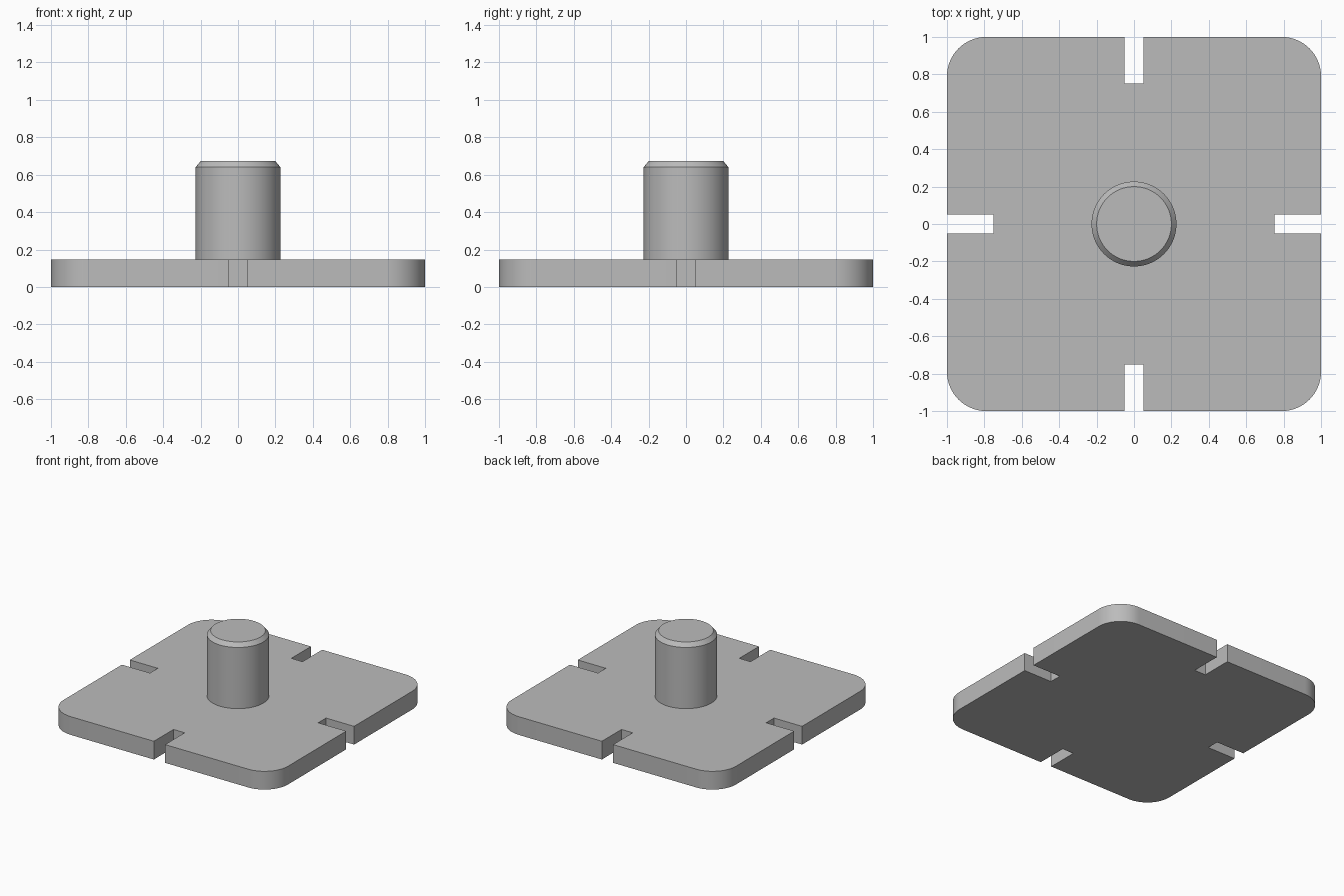
import bpy
import bmesh
from math import cos, sin, pi

cube = bpy.data.objects.get("Cube")
if cube:
    bpy.data.objects.remove(cube, do_unlink=True)

PLATE_TOP = 0.147
CORNER = 0.21
SLOT_HALF = 0.05
SLOT_END = 0.75
ARC_STEPS = 16
SIDES = 64

grey = bpy.data.materials.new("plain_grey")
grey.use_nodes = True
colour = (0.5, 0.5, 0.5, 1)
grey.diffuse_color = colour
grey.node_tree.nodes["Principled BSDF"].inputs["Base Color"].default_value = colour


def finish(name, bm):
    bmesh.ops.recalc_face_normals(bm, faces=bm.faces)
    mesh = bpy.data.meshes.new(name)
    bm.to_mesh(mesh)
    bm.free()
    obj = bpy.data.objects.new(name, mesh)
    bpy.context.collection.objects.link(obj)
    mesh.materials.append(grey)
    bpy.ops.object.select_all(action='DESELECT')
    obj.select_set(True)
    bpy.context.view_layer.objects.active = obj
    bpy.ops.object.shade_smooth_by_angle(angle=pi / 6)
    return obj


# One quarter of the outline: slot on the +x side, then the rounded corner
quarter = [(1, -SLOT_HALF), (SLOT_END, -SLOT_HALF), (SLOT_END, SLOT_HALF), (1, SLOT_HALF)]
for i in range(ARC_STEPS + 1):
    a = pi / 2 * i / ARC_STEPS
    quarter.append((1 - CORNER + CORNER * cos(a), 1 - CORNER + CORNER * sin(a)))

# Slotted base plate: the quarter turned four times and extruded
bm = bmesh.new()
outline = []
for turn in range(4):
    outline += quarter
    quarter = [(-y, x) for x, y in quarter]
base = bm.faces.new([bm.verts.new((x, y, 0)) for x, y in outline])
raised = bmesh.ops.extrude_face_region(bm, geom=[base], use_keep_orig=True)["geom"]
top_verts = [v for v in raised if isinstance(v, bmesh.types.BMVert)]
bmesh.ops.translate(bm, verts=top_verts, vec=(0, 0, PLATE_TOP))
finish("base_plate", bm)

# Round post with a chamfered top, seated on the plate
bm = bmesh.new()
rings = []
for radius, z in [(0.227, PLATE_TOP), (0.227, 0.64), (0.2, 0.672)]:
    rings.append([bm.verts.new((radius * cos(2 * pi * i / SIDES), radius * sin(2 * pi * i / SIDES), z))
                  for i in range(SIDES)])
for low, high in zip(rings, rings[1:]):
    for i in range(SIDES):
        j = (i + 1) % SIDES
        bm.faces.new((low[i], low[j], high[j], high[i]))
bm.faces.new(rings[-1])
finish("center_post", bm)
